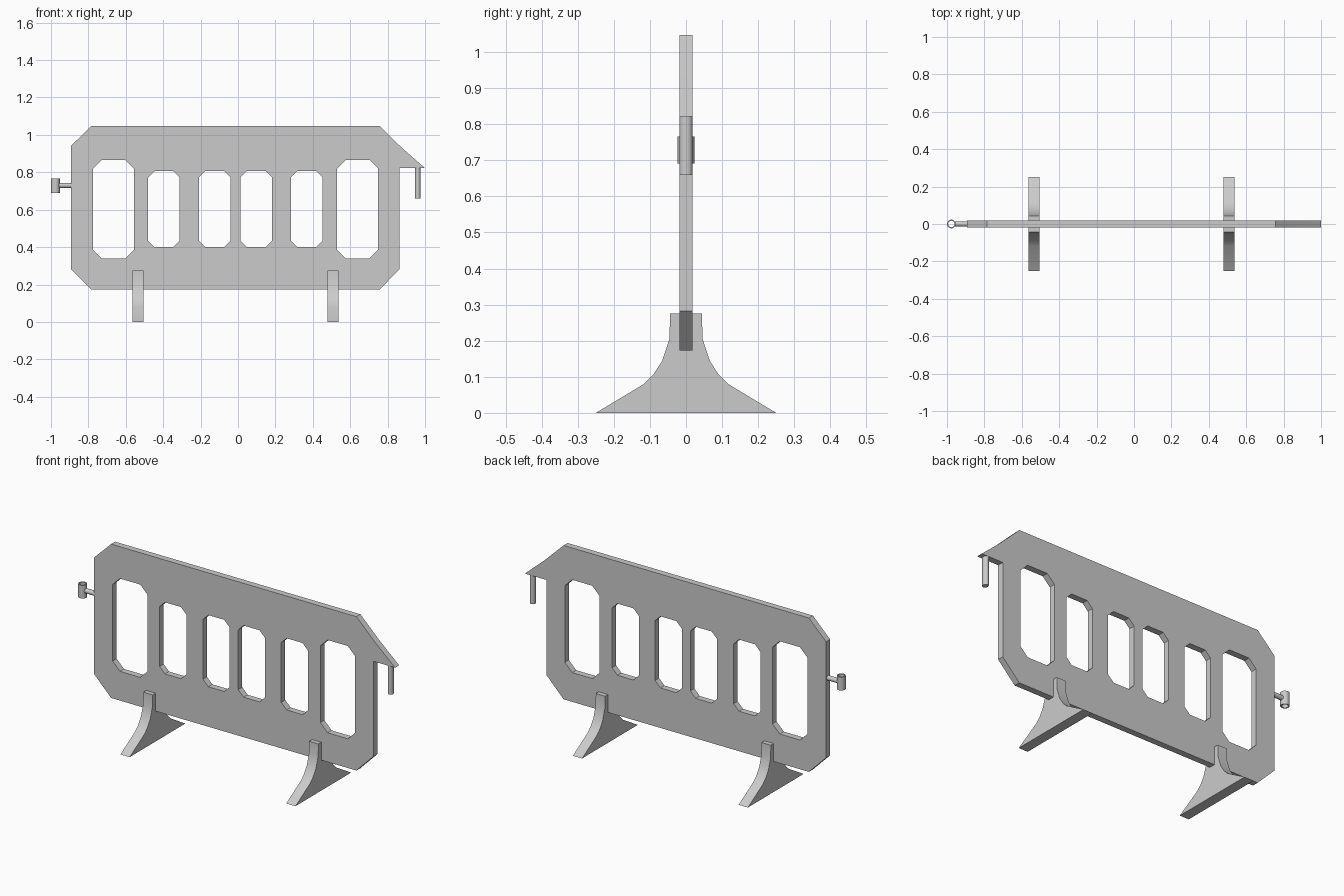
import bpy
from math import radians, sin, cos, tau

cube = bpy.data.objects.get("Cube")
if cube:
    bpy.data.objects.remove(cube, do_unlink=True)

grey = bpy.data.materials.new("barrier grey")
grey.use_nodes = True
grey.diffuse_color = (0.6, 0.6, 0.6, 1)
bsdf = next(n for n in grey.node_tree.nodes if n.type == 'BSDF_PRINCIPLED')
bsdf.inputs["Base Color"].default_value = (0.6, 0.6, 0.6, 1)


def finish(ob):
    """Make the object the active one, colour it and shade it."""
    bpy.ops.object.select_all(action='DESELECT')
    ob.select_set(True)
    bpy.context.view_layer.objects.active = ob
    if ob.type == 'CURVE':
        bpy.ops.object.convert(target='MESH')
        ob = bpy.context.object
    ob.data.materials.clear()
    ob.data.materials.append(grey)
    bpy.ops.object.shade_smooth_by_angle(angle=radians(30))
    return ob


def plate(name, outlines, thickness, location, rotation):
    """Extrude an outline; further outlines inside it become holes."""
    curve = bpy.data.curves.new(name, 'CURVE')
    curve.dimensions = '2D'
    curve.fill_mode = 'BOTH'
    curve.extrude = thickness / 2
    for points in outlines:
        spline = curve.splines.new('POLY')
        spline.points.add(len(points) - 1)
        for p, (u, v) in zip(spline.points, points):
            p.co = (u, v, 0, 1)
        spline.use_cyclic_u = True
    ob = bpy.data.objects.new(name, curve)
    ob.location = location
    ob.rotation_euler = [radians(a) for a in rotation]
    bpy.context.collection.objects.link(ob)
    return finish(ob)


def rod(name, radius, length, location, rotation=(0, 0, 0), scale=(1, 1, 1)):
    bpy.ops.mesh.primitive_cylinder_add(vertices=16, radius=radius, depth=length,
                                        location=location, rotation=rotation)
    ob = bpy.context.object
    ob.name = name
    ob.scale = scale
    return finish(ob)


def window(x0, x1, z0, z1, c):
    """Rectangle with cut corners."""
    return [(x0 + c, z0), (x1 - c, z0), (x1, z0 + c), (x1, z1 - c),
            (x1 - c, z1), (x0 + c, z1), (x0, z1 - c), (x0, z0 + c)]


def circle(r, n=20):
    return [(r * cos(tau * i / n), r * sin(tau * i / n)) for i in range(n)]


# Panel with its hooked right end and six windows
outline = [(-0.785, 0.173), (0.757, 0.173), (0.864, 0.282), (0.864, 0.822),
           (1.0, 0.822), (0.877, 0.93), (0.757, 1.047), (-0.785, 1.047),
           (-0.893, 0.941), (-0.893, 0.282)]
windows = [window(x, x + 0.219, 0.339, 0.866, 0.046) for x in (-0.775, 0.53)]
windows += [window(x, x + 0.168, 0.4, 0.807, 0.034)
            for x in (-0.48, -0.208, 0.014, 0.284)]
plate("panel", [outline] + windows, 0.036, (0, 0, 0), (90, 0, 0))

# Flared feet
half = [(0.25, 0), (0.117, 0.08), (0.09, 0.107), (0.066, 0.144),
        (0.046, 0.205), (0.044, 0.275)]
profile = half + [(-y, z) for y, z in reversed(half)]
for name, x in (("right_foot", -0.535), ("left_foot", 0.507)):
    plate(name, [profile], 0.058, (x, 0, 0), (90, 0, 90))

# Coupling pin under the hook
rod("coupling_pin", 0.015, 0.165, (0.961, 0, 0.742), scale=(1, 1.2, 1))

# Coupling socket on its arm
plate("coupling_socket", [circle(0.0235), circle(0.017)], 0.075,
      (-0.9765, 0, 0.728), (0, 0, 0))
rod("socket_arm", 0.0135, 0.07, (-0.922, 0, 0.73), (0, radians(90), 0))
